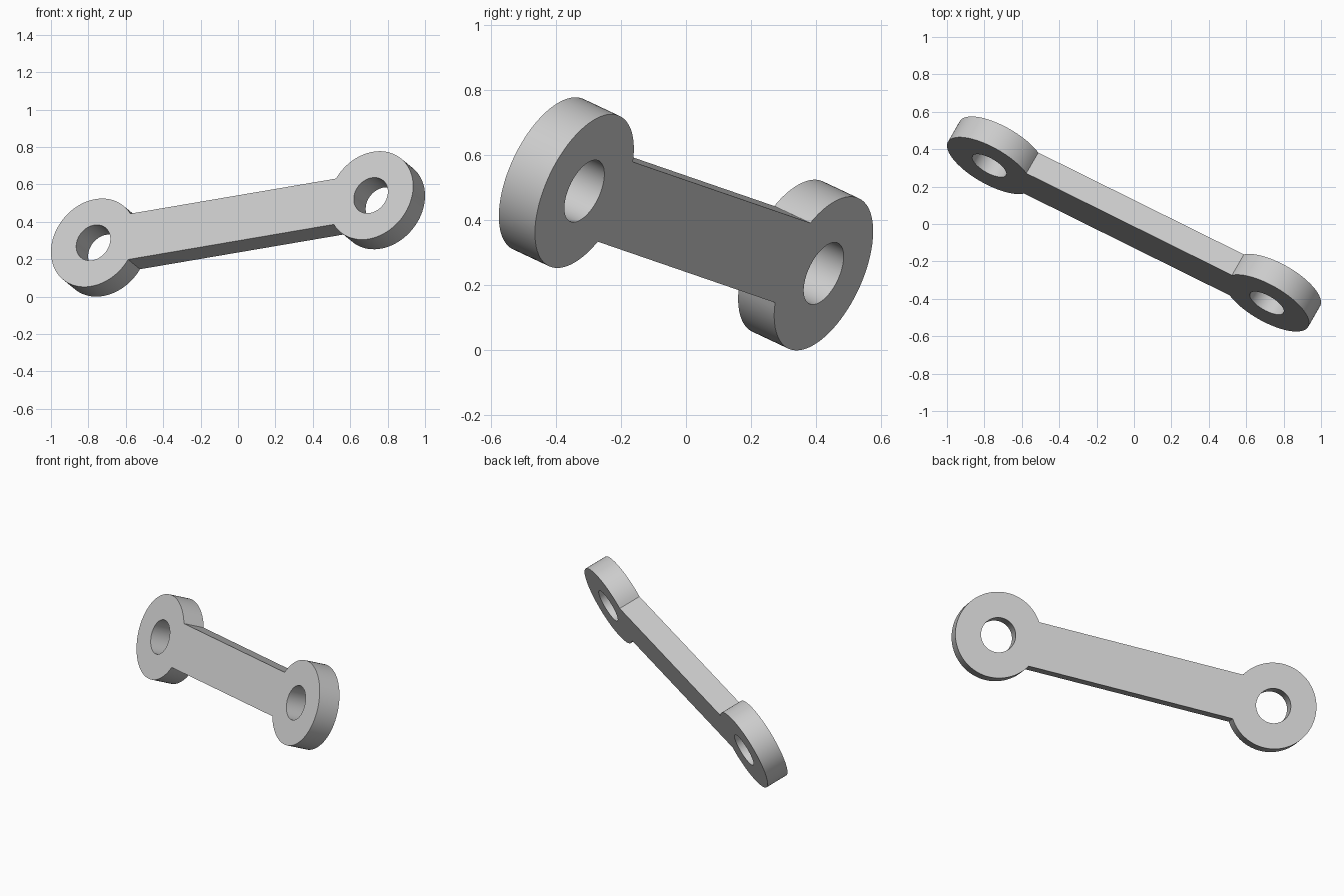
import bpy, bmesh, math
from mathutils import Matrix, Vector

cube = bpy.data.objects.get("Cube")
if cube:
    bpy.data.objects.remove(cube, do_unlink=True)

# Dimensions of the link
EYE_R, HOLE_R, BAR_W, THICK = 0.255, 0.103, 0.268, 0.138
SEGMENTS = 64

# Placement: long axis from one eye to the other, and the plate's facing direction
half_span = Vector((0.742, -0.3675, 0.1265))
along = half_span.normalized()
facing = Vector((-0.462, -0.803, 0.377))
facing = (facing - along * facing.dot(along)).normalized()
across = facing.cross(along)
reach = half_span.length


def arc(cx, radius, start, end, count):
    """Points along an arc centred on the long axis."""
    angles = [start + (end - start) * i / count for i in range(count + 1)]
    return [(cx + radius * math.cos(a), radius * math.sin(a)) for a in angles]


def add_loop(curve, points):
    spline = curve.splines.new("POLY")
    spline.points.add(len(points) - 1)
    for p, (x, y) in zip(spline.points, points):
        p.co = (x, y, 0, 1)
    spline.use_cyclic_u = True


# Plate profile: two round eyes joined by a straight bar
curve = bpy.data.curves.new("link_profile", "CURVE")
curve.dimensions = "2D"
curve.fill_mode = "BOTH"
curve.extrude = THICK / 2
neck = math.asin(BAR_W / 2 / EYE_R)
outline = arc(reach, EYE_R, neck - math.pi, math.pi - neck, SEGMENTS)
outline += arc(-reach, EYE_R, neck, 2 * math.pi - neck, SEGMENTS)
add_loop(curve, outline)
for side in (-1, 1):
    add_loop(curve, arc(side * reach, HOLE_R, 0, 2 * math.pi, SEGMENTS)[:-1])

link = bpy.data.objects.new("connecting_link", curve)
bpy.context.collection.objects.link(link)
bpy.ops.object.select_all(action="DESELECT")
link.select_set(True)
bpy.context.view_layer.objects.active = link
bpy.ops.object.convert(target="MESH")
link = bpy.context.view_layer.objects.active
link.name = "connecting_link"

# Weld the caps to the walls and tilt the plate into place
bm = bmesh.new()
bm.from_mesh(link.data)
bmesh.ops.remove_doubles(bm, verts=bm.verts, dist=0.0001)
frame = Matrix((along, across, facing)).transposed().to_4x4()
centre = Matrix.Translation((0, 0, 0.3885))
bmesh.ops.transform(bm, matrix=centre @ frame, verts=bm.verts)
bmesh.ops.recalc_face_normals(bm, faces=bm.faces)
bm.to_mesh(link.data)
bm.free()

# Plain grey
grey = bpy.data.materials.new("light_grey")
grey.use_nodes = True
colour = (0.6, 0.6, 0.6, 1)
grey.diffuse_color = colour
grey.node_tree.nodes["Principled BSDF"].inputs["Base Color"].default_value = colour
link.data.materials.clear()
link.data.materials.append(grey)

bpy.ops.object.shade_smooth_by_angle(angle=math.radians(30))
